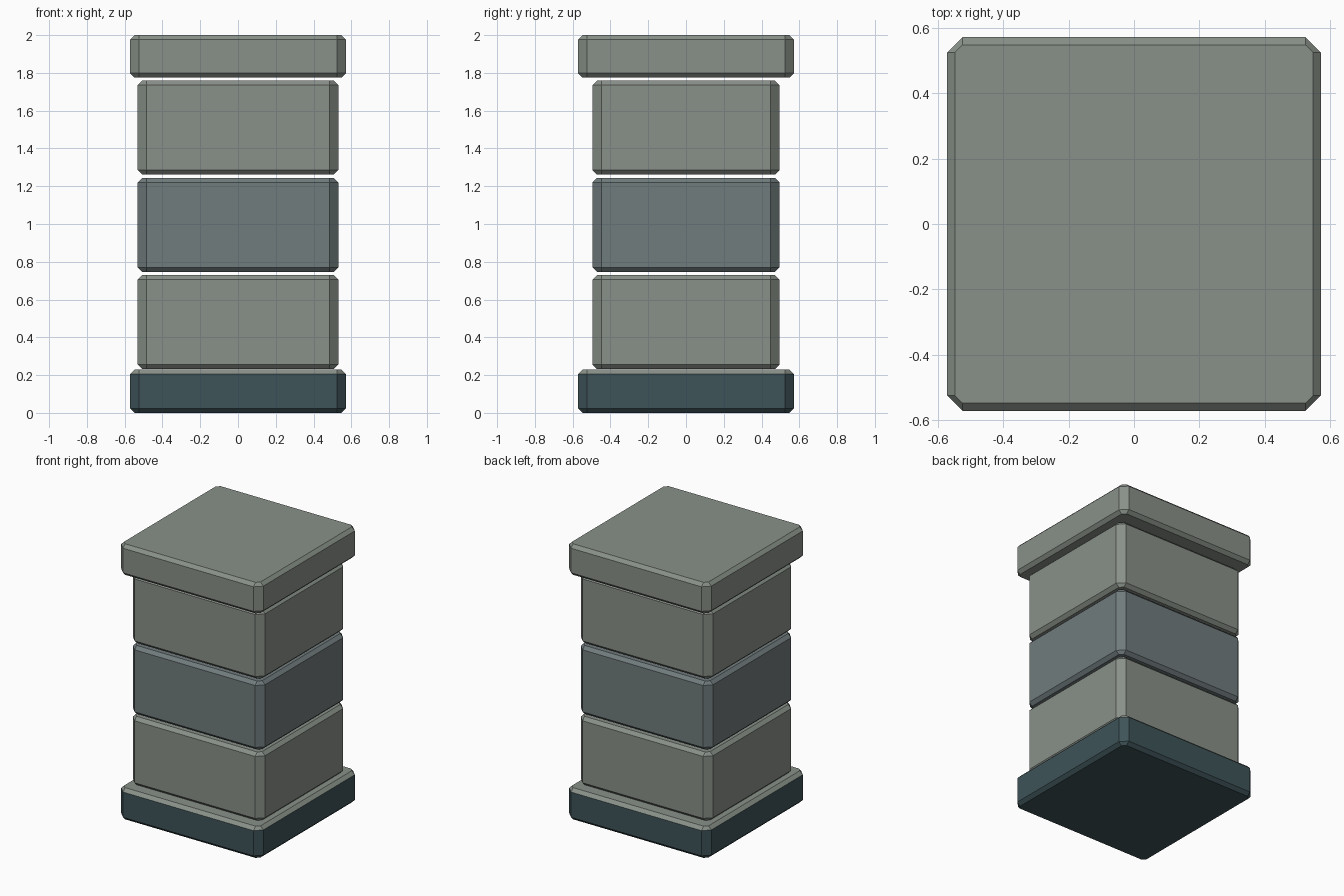
import bpy, bmesh

if "Cube" in bpy.data.objects:
    bpy.data.objects.remove(bpy.data.objects["Cube"])


def material(name, rgb):
    m = bpy.data.materials.new(name)
    m.diffuse_color = (*rgb, 1)
    m.use_nodes = True
    m.node_tree.nodes["Principled BSDF"].inputs["Base Color"].default_value = m.diffuse_color
    return m


LIGHT = material("pale_stone", (0.25, 0.28, 0.25))
MID = material("blue_grey_stone", (0.165, 0.20, 0.205))
DARK = material("dark_teal_stone", (0.048, 0.087, 0.098))


def octagon(hx, hy, c):
    """Rectangle outline with cut corners, counter-clockwise."""
    return [(hx, -hy + c), (hx, hy - c), (hx - c, hy), (-hx + c, hy),
            (-hx, hy - c), (-hx, -hy + c), (-hx + c, -hy), (hx - c, -hy)]


def slab(name, hx, hy, z0, z1, mat, top_mat=None, cut=0.047, edge=0.0235):
    """Block with cut vertical corners and bevelled top and bottom rims."""
    bm = bmesh.new()
    layers = [(z0, edge), (z0 + edge, 0), (z1 - edge, 0), (z1, edge)]
    rings = [[bm.verts.new((x, y, z)) for x, y in octagon(hx - d, hy - d, cut - d)]
             for z, d in layers]
    bm.faces.new(rings[0][::-1])
    top_faces = [bm.faces.new(rings[-1])]
    for level, (a, b) in enumerate(zip(rings, rings[1:])):
        for i in range(8):
            j = (i + 1) % 8
            f = bm.faces.new((a[i], a[j], b[j], b[i]))
            if level == 2:
                top_faces.append(f)
    mesh = bpy.data.meshes.new(name)
    mesh.materials.append(mat)
    # Upper rim and top can carry a second colour
    if top_mat:
        mesh.materials.append(top_mat)
        for f in top_faces:
            f.material_index = 1
    bm.to_mesh(mesh)
    bm.free()
    obj = bpy.data.objects.new(name, mesh)
    bpy.context.collection.objects.link(obj)
    return obj


# Wide foot with pale upper rim
slab("base_slab", 0.571, 0.571, 0.0, 0.23, DARK, LIGHT)

# Three shaft blocks separated by narrow joints
for name, z, mat in (("lower_block", 0.232, LIGHT),
                     ("middle_block", 0.747, MID),
                     ("upper_block", 1.262, LIGHT)):
    slab(name, 0.531, 0.495, z, z + 0.497, mat)

# Wide cap
slab("cap_slab", 0.571, 0.571, 1.775, 2.0, LIGHT)
